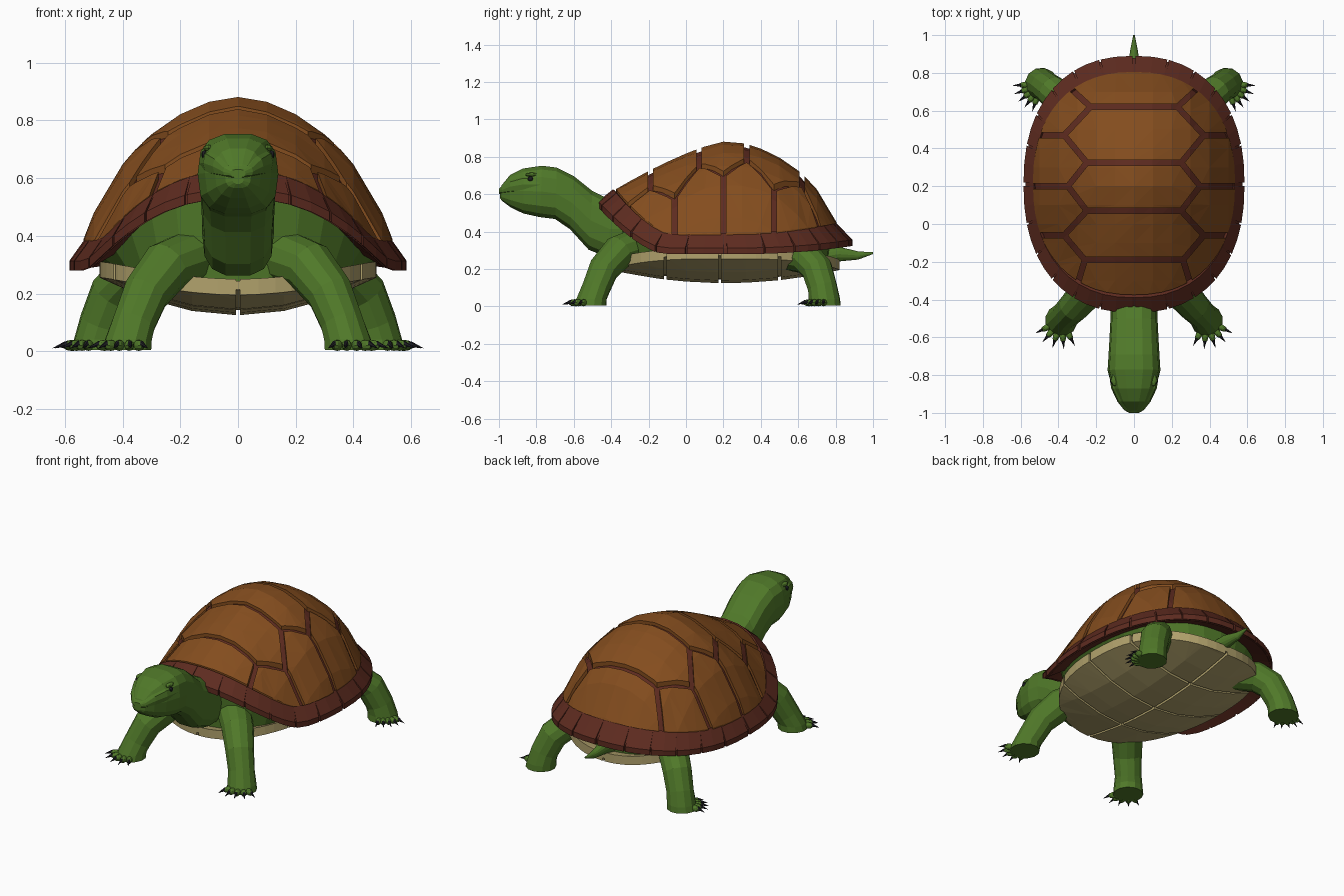
import bpy, bmesh, math
from mathutils import Vector, Matrix

if "Cube" in bpy.data.objects:
    bpy.data.objects.remove(bpy.data.objects["Cube"])


def material(name, rgb):
    m = bpy.data.materials.new(name)
    m.use_nodes = True
    m.diffuse_color = (*rgb, 1)
    bsdf = next(n for n in m.node_tree.nodes if n.type == 'BSDF_PRINCIPLED')
    bsdf.inputs["Base Color"].default_value = (*rgb, 1)
    bsdf.inputs["Roughness"].default_value = 0.8
    return m


BROWN = material("shell_brown", (0.23, 0.074, 0.013))
RED = material("rim_red_brown", (0.11, 0.024, 0.014))
GREEN = material("skin_green", (0.08, 0.19, 0.022))
CREAM = material("belly_cream", (0.44, 0.36, 0.15))
DARK = material("claw_dark", (0.012, 0.012, 0.016))

EXP = 2.3          # roundness of the shell outline
DOME = (0.535, 0.59, 0.215)   # half width, half length, centre y
RIM = (0.585, 0.68, 0.21)
RIM_IN = (0.53, 0.597, 0.207)
BELLY = (0.48, 0.61, 0.21)


def finish(bm, name, mat):
    bmesh.ops.recalc_face_normals(bm, faces=bm.faces)
    me = bpy.data.meshes.new(name)
    bm.to_mesh(me)
    bm.free()
    me.materials.append(mat)
    ob = bpy.data.objects.new(name, me)
    bpy.context.collection.objects.link(ob)
    return ob


def sup(v, p):
    return math.copysign(abs(v) ** (2 / p), v)


def outline(ang, oval, k=1.0):
    a, b, c = oval
    return k * a * sup(math.cos(ang), EXP), c + k * b * sup(math.sin(ang), EXP)


# ---- shell height functions ----
def rim_z(y):
    front = max(0, (-0.12 - y) / 0.35) ** 1.5
    rear = max(0, (y - 0.3) / 0.6) ** 2
    return 0.28 + 0.25 * front + 0.045 * rear


def rim_top(s):
    """Height of the rim's inner edge; s runs from -1 at the front to 1 at the back."""
    return rim_z(RIM[2] + RIM[1] * s) + 0.107 + 0.013 * s


def dome_z(x, y):
    a, b, c = DOME
    s = (y - c) / b
    t = (abs(x / a) ** EXP + abs(s) ** EXP) ** (1 / EXP)
    if t < 1e-4:
        return 0.88
    s = max(-1, min(1, s / t))
    w = max(0, -s) ** 2
    drop = (1 - w) * (0.05 * t + 0.75 * t ** 2 + 0.2 * t ** 8) + w * t ** 1.35
    return 0.88 - (0.88 - rim_top(s)) * drop


def belly_z(x, y):
    a, b, c = BELLY
    return 0.125 + 0.13 * (x / a) ** 2 + 0.07 * ((y - c) / b) ** 2


def plate(name, oval, poly, height, thick, mat, gap=0.014, step=0.1):
    """Cut a convex patch out of an oval, drape it on a height function, thicken."""
    bm = bmesh.new()
    bm.faces.new([bm.verts.new((*outline(math.tau * i / 56, oval), 0)) for i in range(56)])

    def cut(co, no, clear=False):
        bmesh.ops.bisect_plane(bm, geom=bm.verts[:] + bm.edges[:] + bm.faces[:],
                               plane_co=co, plane_no=no, clear_outer=clear)
    pts = [Vector((*p, 0)) for p in poly]
    mid = sum(pts, Vector()) / max(1, len(pts))
    for p, q in zip(pts, pts[1:] + pts[:1]):
        n = Vector((q.y - p.y, p.x - q.x, 0)).normalized()
        if n.dot(mid - p) > 0:
            n = -n
        cut(p - n * gap, n, True)
    for i in range(-11, 12):
        cut((i * step, 0, 0), (1, 0, 0))
        cut((0, i * step, 0), (0, 1, 0))
    bmesh.ops.triangulate(bm, faces=bm.faces[:])
    for v in bm.verts:
        v.co.z = height(v.co.x, v.co.y)
    up = bmesh.ops.extrude_face_region(bm, geom=bm.faces[:])["geom"]
    bmesh.ops.translate(bm, vec=(0, 0, thick),
                        verts=[g for g in up if isinstance(g, bmesh.types.BMVert)])
    return finish(bm, name, mat)


# ---- shell dome: dark core with raised scutes ----
core = plate("shell_core", DOME, [], lambda x, y: dome_z(x, y) - 0.045, 0.03, RED)
core.scale = (0.985, 0.985, 1)
core.location.y = 0.003

zigzag = [(0.458, 0.83), (0.23, 0.62), (0.37, 0.47), (0.25, 0.325), (0.35, 0.2),
          (0.25, 0.07), (0.37, -0.06), (0.26, -0.19), (0.33, -0.42)]


def scute(name, poly):
    plate(name, DOME, poly, lambda x, y: dome_z(x, y) - 0.03, 0.033, BROWN)


for i, (lo, hi) in enumerate([(0, 2), (1, 4), (3, 6), (5, 8), (7, 9)]):
    side = zigzag[lo:hi]
    scute(f"centre_scute_{i}", side + [(-x, y) for x, y in reversed(side)])
for i, lo in enumerate([0, 2, 4, 6]):
    part = zigzag[lo:lo + 3]
    part = part + [(0.7, part[-1][1]), (0.7, part[0][1])]
    for label, sx in (("left", 1), ("right", -1)):
        scute(f"{label}_scute_{i}", [(sx * x, y) for x, y in part])


# ---- rim of separate marginal plates ----
def rim_section(ang, shrink=1.0):
    ox, oy = outline(ang, RIM, shrink)
    ix, iy = outline(ang, RIM_IN)
    bx, by = outline(ang, RIM_IN, 0.9)
    s = sup(math.sin(ang), EXP)
    z = rim_z(RIM[2] + RIM[1] * s)
    return [(ix, iy, rim_top(s) + 0.003), (ox, oy, z + 0.033), (ox, oy, z), (bx, by, z + 0.05)]


def rim_piece(name, a0, a1, n, shrink=1.0):
    bm = bmesh.new()
    rows = [[bm.verts.new(p) for p in rim_section(a0 + (a1 - a0) * i / n, shrink)]
            for i in range(n + 1)]
    for r, s in zip(rows, rows[1:]):
        for j in range(4):
            bm.faces.new((r[j], r[j - 1], s[j - 1], s[j]))
    bm.faces.new(rows[0])
    bm.faces.new(rows[-1])
    finish(bm, name, RED)


COUNT = 24
for k in range(COUNT):
    a = math.tau * k / COUNT
    rim_piece(f"rim_plate_{k}", a + 0.007, a + math.tau / COUNT - 0.007, 2)
rim_piece("rim_backing", 0, math.tau, 48, 0.982)

# ---- belly plates ----
plate("belly_backing", BELLY, [], lambda x, y: belly_z(x, y) + 0.018, 0.03, CREAM).scale.x = 0.98
rows = [-0.6, -0.11, 0.18, 0.5, 1.0]
for i, (y0, y1) in enumerate(zip(rows, rows[1:])):
    for label, sx in (("left", 1), ("right", -1)):
        plate(f"{label}_belly_plate_{i}", BELLY, [(0, y0), (sx, y0), (sx, y1), (0, y1)],
              belly_z, 0.055, CREAM, gap=0.007, step=0.16)


# ---- soft parts ----
def skin(name, loops, mat):
    """Bridge equal loops of points and cap both ends."""
    bm = bmesh.new()
    loops = [[bm.verts.new(p) for p in loop] for loop in loops]
    for r, s in zip(loops, loops[1:]):
        for j in range(len(r)):
            bm.faces.new((r[j - 1], r[j], s[j], s[j - 1]))
    bm.faces.new(loops[0])
    bm.faces.new(loops[-1])
    return finish(bm, name, mat)


def loft(name, rings, mat, n=12, p=2.0):
    """Skin rings given as (centre, half axis u, half axis v)."""
    turns = [math.tau * i / n for i in range(n)]
    skin(name, [[c + u * sup(math.cos(a), p) + v * sup(math.sin(a), p) for a in turns]
                for c, u, v in rings], mat)


def profile_loft(name, rows, mat, p):
    """Rows hold top y, top z, bottom y, bottom z, half width."""
    rings = []
    for ty, tz, by, bz, w in rows:
        top, bot = Vector((0, ty, tz)), Vector((0, by, bz))
        rings.append(((top + bot) / 2, Vector((w, 0, 0)), (top - bot) / 2))
    loft(name, rings, mat, 14, p)


def blob(name, mat, loc, size, turn=0.0, cone=False, tilt=0.0):
    bm = bmesh.new()
    if cone:
        bmesh.ops.create_cone(bm, cap_ends=True, segments=6, radius1=1, radius2=0.05, depth=2)
    else:
        bmesh.ops.create_uvsphere(bm, u_segments=10, v_segments=6, radius=1)
    m = (Matrix.Translation(loc) @ Matrix.Rotation(turn, 4, 'Z')
         @ Matrix.Rotation(tilt, 4, 'Y') @ Matrix.Diagonal((*size, 1)))
    bmesh.ops.transform(bm, matrix=m, verts=bm.verts)
    return finish(bm, name, mat)


# body wall between the rim and the belly
upper, lower = [], []
for i in range(32):
    a = math.tau * i / 32
    x, y = outline(a, RIM_IN, 0.95)
    upper.append((x, y, rim_z(outline(a, RIM)[1]) + 0.05))
    x, y = outline(a, BELLY, 0.9)
    lower.append((x, y, belly_z(x, y) + 0.04))
skin("body", [lower, upper], GREEN)

profile_loft("neck_and_head", [
    (-.25, .56, -.30, .26, .12), (-.40, .57, -.42, .26, .125), (-.50, .62, -.52, .30, .125),
    (-.60, .70, -.62, .41, .13), (-.69, .745, -.70, .465, .135), (-.77, .755, -.78, .475, .14),
    (-.87, .74, -.87, .495, .115), (-.94, .705, -.94, .53, .08),
    (-.985, .65, -.985, .565, .045), (-.995, .625, -.995, .58, .02)], GREEN, 2.8)
profile_loft("upper_beak", [
    (-.78, .71, -.78, .592, .134), (-.87, .71, -.87, .595, .121), (-.94, .685, -.94, .597, .088),
    (-.985, .645, -.985, .60, .052), (-1.0, .63, -1.0, .602, .026)], GREEN, 3)
profile_loft("tail", [
    (.72, .31, .72, .22, .05), (.82, .32, .82, .24, .035),
    (.92, .295, .92, .25, .02), (1.0, .29, 1.0, .28, .004)], GREEN, 2)

# ---- legs, toes and claws: path points with radius, toe direction, toe spread ----
legs = {
    "front": ([(.14, -.24, .33, .10), (.25, -.36, .29, .092), (.32, -.44, .20, .082),
               (.36, -.48, .10, .076), (.38, -.505, .04, .083), (.385, -.51, .004, .086)],
              math.atan2(-1, 0.32), 0.4),
    "rear": ([(.27, .56, .27, .08), (.37, .645, .26, .088), (.43, .70, .20, .085),
              (.47, .73, .10, .08), (.485, .74, .04, .085), (.49, .74, .004, .088)],
             math.atan2(-0.6, 0.8), 0.3),
}
for sx, label in ((1, "left"), (-1, "right")):
    for which, (path, aim, spread) in legs.items():
        pts = [Vector((sx * x, y, z)) for x, y, z, r in path]
        span = pts[-1] - pts[0]
        u = Vector((-span.y, span.x, 0)).normalized()
        rings = []
        for i, p in enumerate(pts):
            t = (pts[min(i + 1, len(pts) - 1)] - pts[max(i - 1, 0)]).normalized()
            if i >= len(pts) - 2:
                t = Vector((0, 0, -1))
            rings.append((p, u * path[i][3], t.cross(u) * path[i][3]))
        loft(f"{which}_{label}_leg", rings, GREEN)
        for k in range(5):
            ang = aim + (k - 2) * spread
            d = Vector((sx * math.cos(ang), math.sin(ang), 0))
            turn = math.atan2(d.y, d.x)
            foot = Vector((pts[-1].x, pts[-1].y, 0))
            blob(f"{which}_{label}_toe_{k}", GREEN, foot + d * 0.087 + Vector((0, 0, 0.02)),
                 (0.034, 0.017, 0.019), turn)
            blob(f"{which}_{label}_claw_{k}", DARK, foot + d * 0.13 + Vector((0, 0, 0.018)),
                 (0.011, 0.01, 0.024), turn, True, math.radians(108))
    # eye and brow
    blob(f"{label}_eye", DARK, (sx * 0.117, -0.832, 0.682), (0.011, 0.015, 0.014))
    blob(f"{label}_brow", GREEN, (sx * 0.102, -0.825, 0.704), (0.02, 0.034, 0.012))
